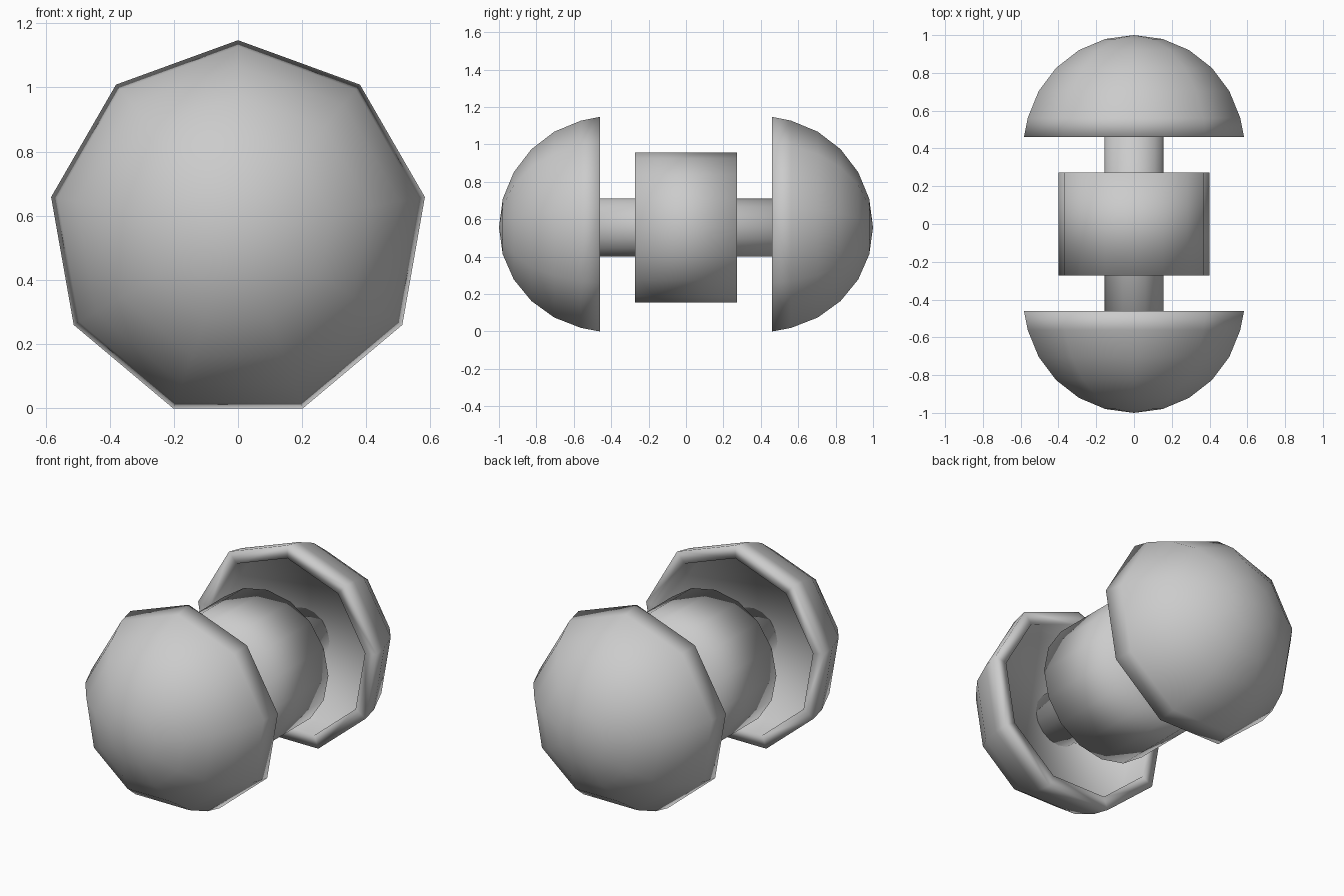
import bpy, bmesh, math

if "Cube" in bpy.data.objects:
    bpy.data.objects.remove(bpy.data.objects["Cube"])

R = 0.5915                              # circumradius of the nine-sided domes
CZ = R * math.cos(math.radians(20))     # axis height, so the lower flat rests on z = 0


def lathe(name, profile, sides, start=90):
    """Spin (radius, y) points round the y axis at height CZ; radius 0 is a pole."""
    bm = bmesh.new()
    rings = []
    for r, y in profile:
        if r == 0:
            rings.append([bm.verts.new((0, y, CZ))])
            continue
        ring = []
        for i in range(sides):
            a = math.radians(start) + math.tau * i / sides
            ring.append(bm.verts.new((r * math.cos(a), y, CZ + r * math.sin(a))))
        rings.append(ring)
    for a, b in zip(rings, rings[1:]):
        for i in range(sides):
            j = (i + 1) % sides
            if len(a) == 1:
                bm.faces.new((a[0], b[i], b[j]))
            else:
                bm.faces.new((a[i], a[j], b[j], b[i]))
    # flat caps on open ends
    for ring in (rings[0], rings[-1]):
        if len(ring) > 1:
            bm.faces.new(ring)
    bmesh.ops.recalc_face_normals(bm, faces=bm.faces)
    for f in bm.faces:
        f.smooth = True
    mesh = bpy.data.meshes.new(name)
    bm.to_mesh(mesh)
    bm.free()
    obj = bpy.data.objects.new(name, mesh)
    bpy.context.collection.objects.link(obj)
    return obj


# Domes: spherical outside, flat rim, shallow straight-walled recess inside
RIM, FLOOR, INNER = 0.46, 0.63, 0.515
dome = [(0, 1.0)]
for k in range(1, 6):
    t = math.radians(15 * k)
    dome.append((R * math.sin(t), 1 - R + R * math.cos(t)))
dome += [(R, RIM), (INNER, RIM), (INNER, FLOOR)]

for name, s in (("front_dome", -1), ("back_dome", 1)):
    lathe(name, [(r, s * y) for r, y in dome], 9)

# Central barrel and the axle running into both domes
lathe("barrel", [(0.40, -0.272), (0.40, 0.272)], 16)
lathe("axle", [(0.156, -0.64), (0.156, 0.64)], 16)
